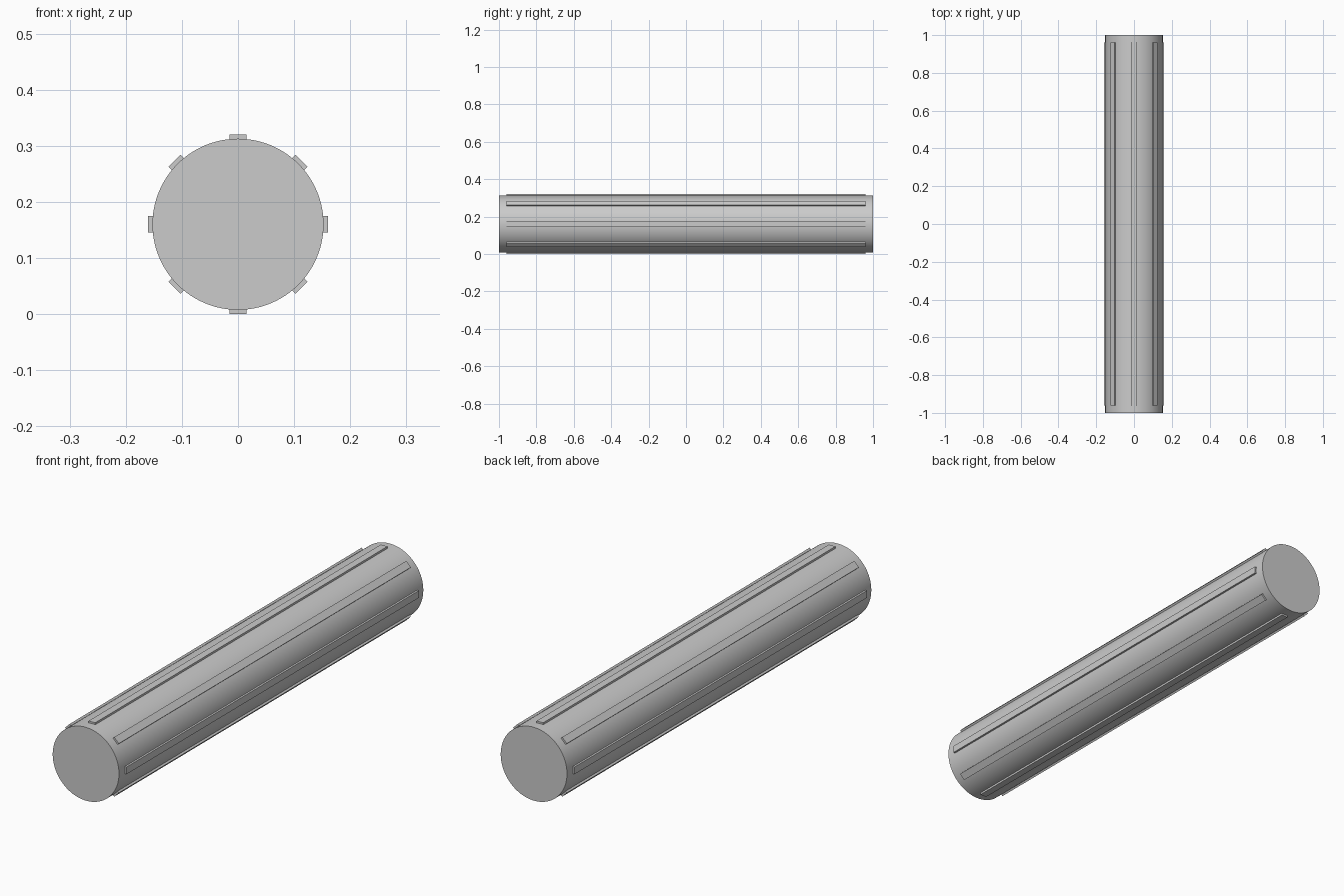
import bpy
import math
from mathutils import Matrix

if "Cube" in bpy.data.objects:
    bpy.data.objects.remove(bpy.data.objects["Cube"], do_unlink=True)

RADIUS = 0.1525      # shaft radius
OUTER = 0.16         # radius to the outer face of the ribs
RIB_WIDTH = 0.03
RIB_DEPTH = 0.015    # partly sunk into the shaft
RIB_LENGTH = 1.92
RIB_COUNT = 8

grey = bpy.data.materials.new("plain grey")
grey.use_nodes = True
colour = (0.6, 0.6, 0.6, 1)
grey.diffuse_color = colour
grey.node_tree.nodes["Principled BSDF"].inputs["Base Color"].default_value = colour

# Round shaft lying along y
bpy.ops.mesh.primitive_cylinder_add(
    vertices=96, radius=RADIUS, depth=2,
    location=(0, 0, OUTER), rotation=(math.pi / 2, 0, 0))
shaft = bpy.context.object
shaft.name = "shaft"
shaft.data.materials.append(grey)
bpy.ops.object.shade_smooth_by_angle(angle=math.radians(30))

# Flat ribs spaced evenly around the shaft
for i in range(RIB_COUNT):
    bpy.ops.mesh.primitive_cube_add(size=1)
    rib = bpy.context.object
    rib.name = f"rib_{i + 1}"
    size = Matrix.Diagonal((RIB_WIDTH, RIB_LENGTH, RIB_DEPTH, 1))
    lift = Matrix.Translation((0, 0, OUTER - RIB_DEPTH / 2))
    turn = Matrix.Rotation(i * math.tau / RIB_COUNT, 4, "Y")
    rib.data.transform(turn @ lift @ size)
    rib.location = (0, 0, OUTER)
    rib.data.materials.append(grey)
